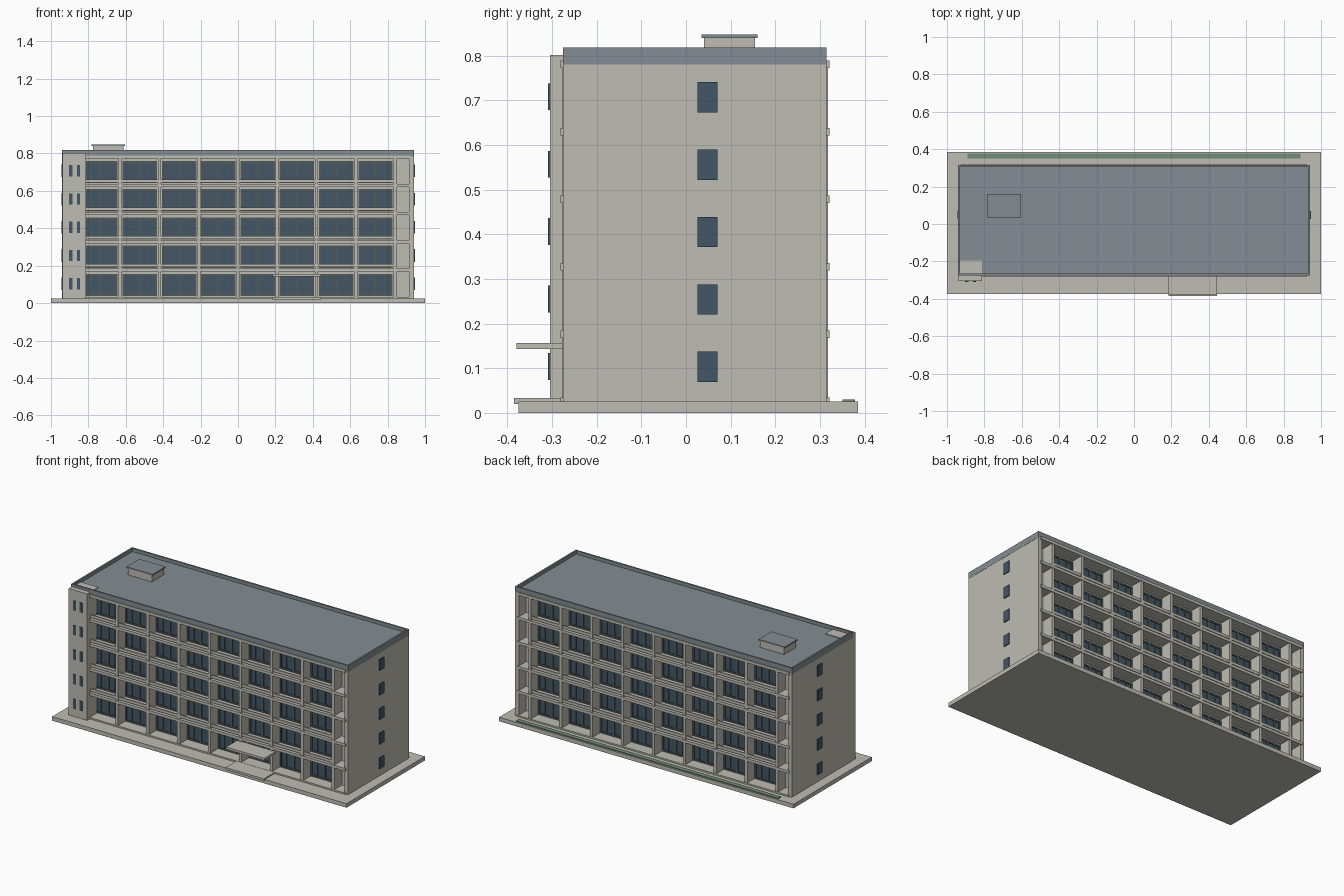
import bpy, bmesh

if "Cube" in bpy.data.objects:
    bpy.data.objects.remove(bpy.data.objects["Cube"])


def lin(c):
    c /= 255
    return c / 12.92 if c <= 0.04045 else ((c + 0.055) / 1.055) ** 2.4


def material(name, r, g, b):
    m = bpy.data.materials.new(name)
    m.diffuse_color = (lin(r), lin(g), lin(b), 1)
    m.use_nodes = True
    m.node_tree.nodes["Principled BSDF"].inputs["Base Color"].default_value = m.diffuse_color
    return m


CONCRETE = material("warm_concrete", 190, 189, 179)
ROOF = material("slate_roof", 131, 141, 147)
GLASS = material("blue_glass", 66, 87, 102)
FRAME = material("dark_frame", 82, 88, 90)
GREEN = material("hedge_green", 115, 140, 120)


def boxes(name, mat, items):
    """One object made of boxes given as (x0, x1, y0, y1, z0, z1)."""
    bm = bmesh.new()
    for x0, x1, y0, y1, z0, z1 in items:
        verts = bmesh.ops.create_cube(bm, size=1)["verts"]
        for v in verts:
            v.co = (x0 if v.co.x < 0 else x1,
                    y0 if v.co.y < 0 else y1,
                    z0 if v.co.z < 0 else z1)
    me = bpy.data.meshes.new(name)
    bm.to_mesh(me)
    bm.free()
    me.materials.append(mat)
    ob = bpy.data.objects.new(name, me)
    bpy.context.collection.objects.link(ob)
    return ob


YC = 0.02            # centre line of the building in y
HALF = 0.295         # half depth of the end walls
CORE = 0.225         # half depth of the core behind the balconies
PITCH = 0.151
BAY = 0.21
levels = [0.034 + PITCH * k for k in range(5)]       # floor tops
columns = [BAY * (i - 4) for i in range(9)]


def both(x0, x1, d0, d1, z0, z1):
    """The same box on the front and the back, measured out from the centre."""
    return [(x0, x1, YC - d1, YC - d0, z0, z1), (x0, x1, YC + d0, YC + d1, z0, z1)]


# Ground plate, entrance pad and planting strip
boxes("ground_plate", CONCRETE, [(-1, 1, -0.375, 0.385, 0, 0.025)])
boxes("entrance_pad", CONCRETE, [(0.185, 0.445, -0.385, -0.275, 0.02, 0.033)])
boxes("planting_strip", GREEN, [(-0.89, 0.89, 0.35, 0.378, 0.02, 0.03)])

# Core and end walls
boxes("core", CONCRETE, [(-0.92, 0.92, YC - CORE, YC + CORE, 0.02, 0.785)])
boxes("end_walls", CONCRETE, [(-0.94, -0.915, YC - HALF, YC + HALF, 0.02, 0.785),
                              (0.915, 0.94, YC - HALF, YC + HALF, 0.02, 0.785)])

# Balcony slabs, dividing fins and low rails
slabs, fins, rails = [], [], []
for k in range(6):
    z1 = 0.034 + PITCH * k
    slabs += both(-0.925, 0.925, CORE - 0.01, 0.301, 0.022 if k == 0 else z1 - 0.017, z1)
for x in columns:
    fins += both(x - 0.009, x + 0.009, CORE - 0.01, 0.298, 0.025, 0.785)
for z in levels[1:]:
    for x in columns[:-1]:
        rails += both(x + 0.009, x + BAY - 0.009, 0.286, 0.294, z + 0.007, z + 0.024)
boxes("balcony_slabs", CONCRETE, slabs)
boxes("dividing_fins", CONCRETE, fins)
boxes("balcony_rails", CONCRETE, rails)

# Balcony windows: glass sheet with a frame and mullions
glass, frames = [], []
for z in levels:
    z0, z1 = z + 0.004, z + 0.122
    for x in columns[:-1]:
        x0, x1 = x + 0.013, x + BAY - 0.013
        mid = (x0 + x1) / 2
        glass += both(x0, x1, CORE - 0.005, CORE + 0.003, z0, z1)
        for a, b, c, d in ((x0, x1, z0, z0 + 0.01), (x0, x1, z1 - 0.01, z1),
                           (x0, x0 + 0.01, z0, z1), (x1 - 0.01, x1, z0, z1),
                           (mid - 0.007, mid + 0.007, z0, z1),
                           (mid - 0.050, mid - 0.046, z0, z1),
                           (mid + 0.046, mid + 0.050, z0, z1)):
            frames += both(a, b, CORE - 0.005, CORE + 0.008, c, d)
boxes("balcony_glass", GLASS, glass)
boxes("balcony_window_frames", FRAME, frames)

# Single windows on the end walls
ends = []
for z in levels:
    for s in (-1, 1):
        xs = sorted((s * 0.938, s * 0.945))
        ends.append((*xs, 0.026, 0.07, z + 0.035, z + 0.103))
boxes("end_windows", GLASS, ends)

# Stair tower with paired slit windows
boxes("stair_tower", CONCRETE, [(-0.938, -0.812, -0.305, -0.195, 0.02, 0.802)])
boxes("tower_slits", GLASS, [(x - 0.009, x + 0.009, -0.309, -0.303, z + 0.04, z + 0.1)
                             for z in levels for x in (-0.895, -0.853)])

# Roof deck with a thin parapet rim
Y0, Y1, T = YC - HALF, YC + HALF, 0.01
boxes("roof_deck", ROOF, [(-0.935, 0.935, Y0 + 0.005, Y1 - 0.005, 0.781, 0.797)])
boxes("roof_parapet", ROOF, [(-0.941, 0.941, Y0, Y0 + T, 0.78, 0.818),
                             (-0.941, 0.941, Y1 - T, Y1, 0.78, 0.818),
                             (-0.941, -0.941 + T, Y0 + T, Y1 - T, 0.78, 0.818),
                             (0.941 - T, 0.941, Y0 + T, Y1 - T, 0.78, 0.818)])

# Roof access box and its lid
boxes("roof_box", CONCRETE, [(-0.775, -0.613, 0.04, 0.155, 0.79, 0.84)])
boxes("roof_box_lid", ROOF, [(-0.783, -0.605, 0.035, 0.16, 0.839, 0.847)])

# Entrance canopy
boxes("entrance_canopy", CONCRETE, [(0.185, 0.445, -0.38, -0.27, 0.143, 0.157)])
